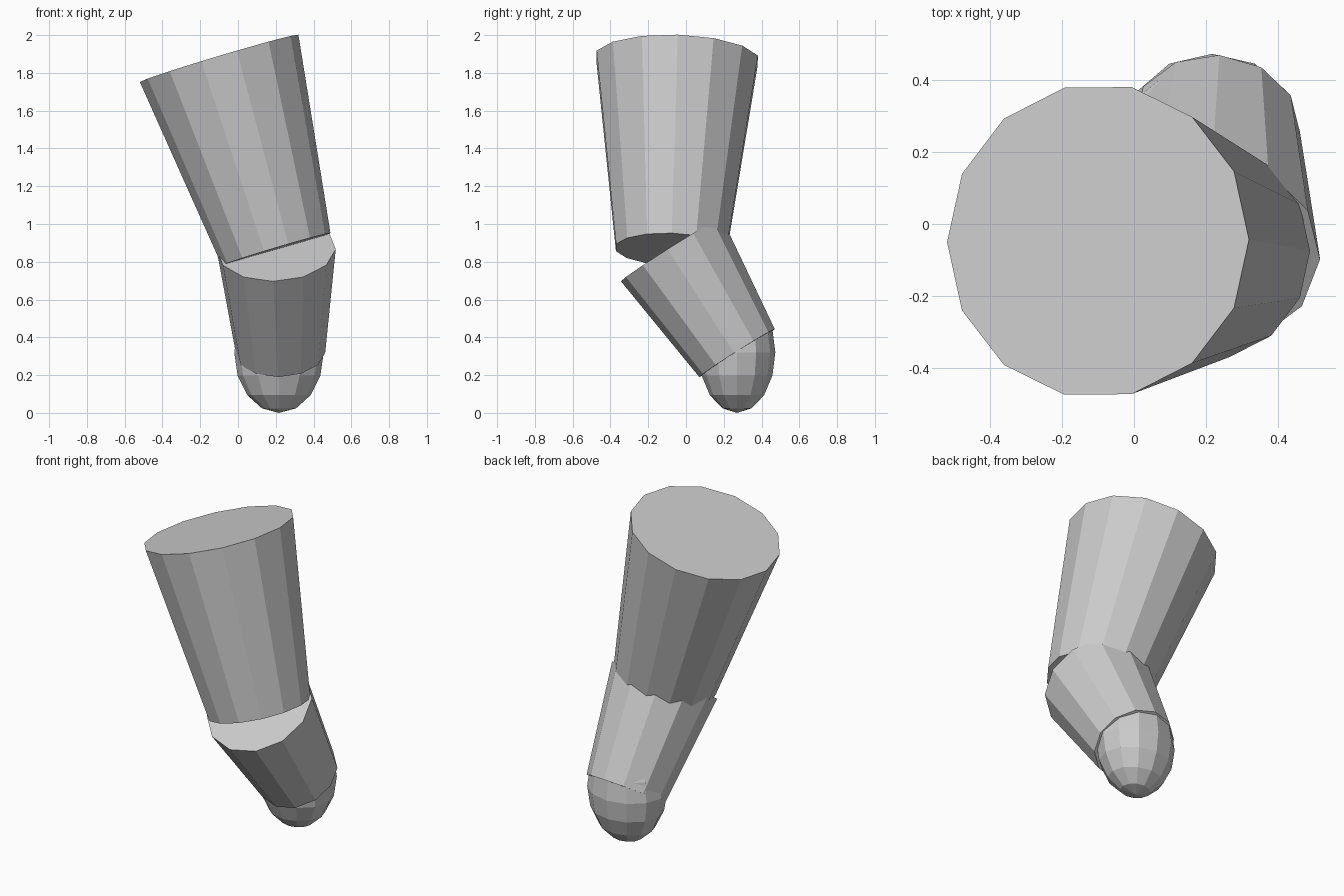
import bpy, bmesh, math
from mathutils import Vector, Matrix

cube = bpy.data.objects.get("Cube")
if cube:
    bpy.data.objects.remove(cube, do_unlink=True)

# One plain grey for the whole limb
grey = bpy.data.materials.new("plain_grey")
grey.use_nodes = True
colour = (0.6, 0.6, 0.6, 1)
grey.diffuse_color = colour
grey.node_tree.nodes["Principled BSDF"].inputs["Base Color"].default_value = colour


def finish(name, bm):
    bmesh.ops.recalc_face_normals(bm, faces=bm.faces)
    mesh = bpy.data.meshes.new(name)
    bm.to_mesh(mesh)
    bm.free()
    mesh.materials.append(grey)
    obj = bpy.data.objects.new(name, mesh)
    bpy.context.collection.objects.link(obj)
    return obj


def limb(name, bottom, top, r_bottom, r_top, sides, twist=0):
    """Capped tapered prism between two points, one corner towards +x."""
    bottom, top = Vector(bottom), Vector(top)
    z = (top - bottom).normalized()
    x = (Vector((1, 0, 0)) - z * z.x).normalized()
    frame = Matrix((x, z.cross(x), z)).transposed()
    bm = bmesh.new()
    rings = []
    for centre, radius in ((bottom, r_bottom), (top, r_top)):
        ring = []
        for i in range(sides):
            a = math.tau * i / sides + math.radians(twist)
            offset = Vector((math.cos(a), math.sin(a), 0)) * radius
            ring.append(bm.verts.new(centre + frame @ offset))
        rings.append(ring)
        bm.faces.new(ring)
    low, high = rings
    for i in range(sides):
        j = (i + 1) % sides
        bm.faces.new((low[i], low[j], high[j], high[i]))
    return finish(name, bm)


# Two tapered segments meeting at the bent joint
joint = (0.202, -0.078, 0.866)
limb("upper_limb", joint, (-0.10, -0.047, 1.877), 0.30, 0.438, 14)
limb("lower_limb", (0.225, 0.27, 0.317), joint, 0.237, 0.316, 12, -3)

# Rounded tip, an upright faceted ellipsoid
bm = bmesh.new()
bmesh.ops.create_uvsphere(bm, u_segments=12, v_segments=8, radius=1)
bmesh.ops.scale(bm, vec=(0.237, 0.203, 0.32), verts=bm.verts)
bmesh.ops.translate(bm, vec=(0.217, 0.27, 0.32), verts=bm.verts)
finish("rounded_tip", bm)
